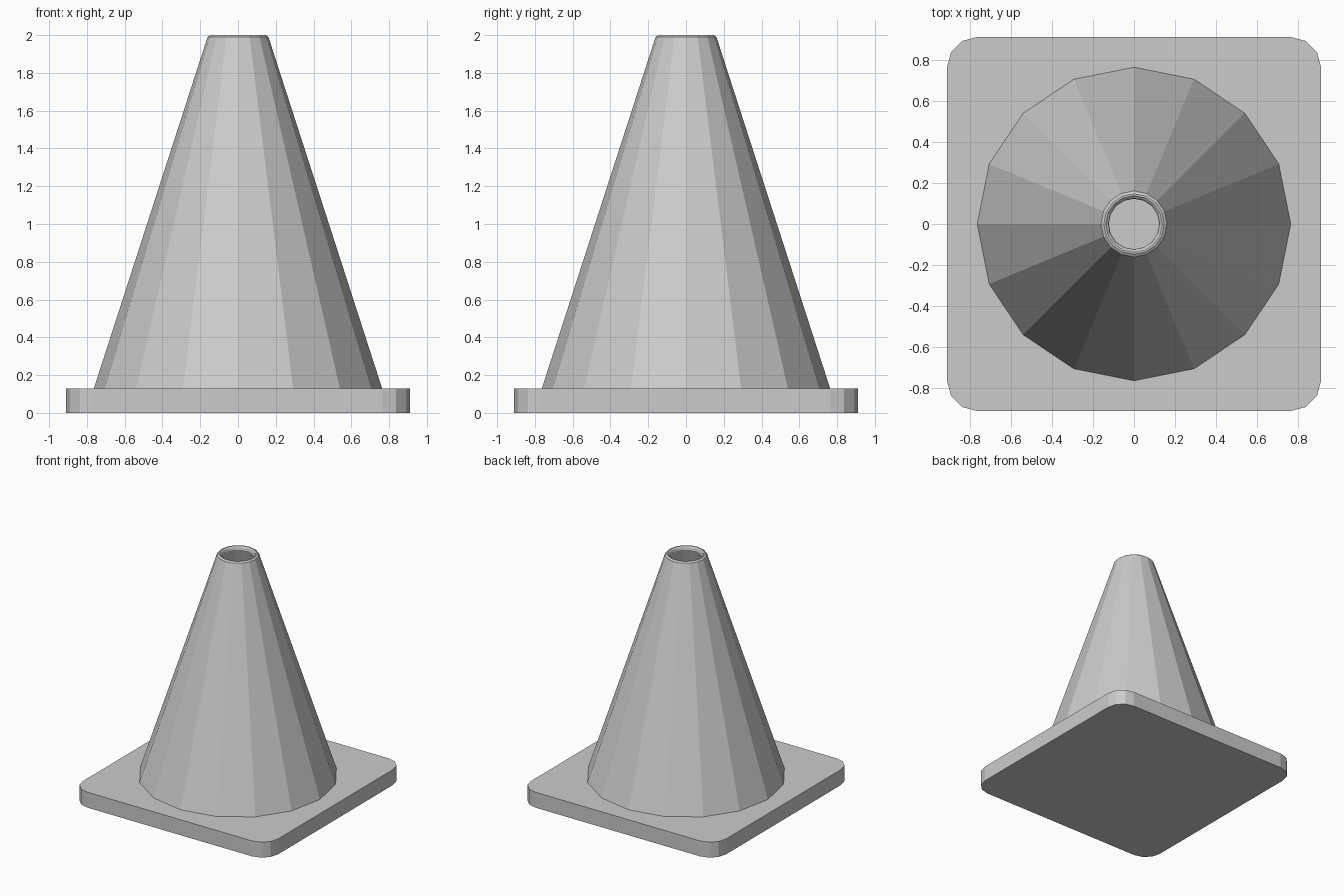
import bpy, bmesh
from math import cos, sin, pi, radians

if "Cube" in bpy.data.objects:
    bpy.data.objects.remove(bpy.data.objects["Cube"])


def make_object(name, bm):
    bmesh.ops.recalc_face_normals(bm, faces=bm.faces)
    mesh = bpy.data.meshes.new(name)
    bm.to_mesh(mesh)
    bm.free()
    obj = bpy.data.objects.new(name, mesh)
    bpy.context.collection.objects.link(obj)
    return obj


# Square base plate with rounded corners
HALF, HEIGHT, CORNER = 0.91, 0.13, 0.145
bm = bmesh.new()
outline = []
for k, (sx, sy) in enumerate([(1, 1), (-1, 1), (-1, -1), (1, -1)]):
    for step in range(4):
        a = radians(90 * k + 30 * step)
        c = HALF - CORNER
        outline.append(bm.verts.new((sx * c + CORNER * cos(a), sy * c + CORNER * sin(a), 0)))
bottom = bm.faces.new(outline)
top = bmesh.ops.extrude_face_region(bm, geom=[bottom], use_keep_orig=True)
bmesh.ops.translate(bm, vec=(0, 0, HEIGHT),
                    verts=[v for v in top["geom"] if isinstance(v, bmesh.types.BMVert)])
make_object("base_plate", bm)

# Hollow 16-sided cone with a rounded rim: outer wall, rim, inner wall
SIDES = 16
profile = [(0.763, 0.13), (0.167, 1.972), (0.161, 1.99), (0.147, 2.0),
           (0.138, 2.0), (0.127, 1.99), (0.123, 1.972), (0.72, 0.13)]
bm = bmesh.new()
rings = [[bm.verts.new((r * cos(2 * pi * i / SIDES), r * sin(2 * pi * i / SIDES), z))
          for i in range(SIDES)] for r, z in profile]
for lower, upper in zip(rings, rings[1:]):
    for i in range(SIDES):
        j = (i + 1) % SIDES
        bm.faces.new((lower[i], lower[j], upper[j], upper[i]))
make_object("cone_body", bm)
